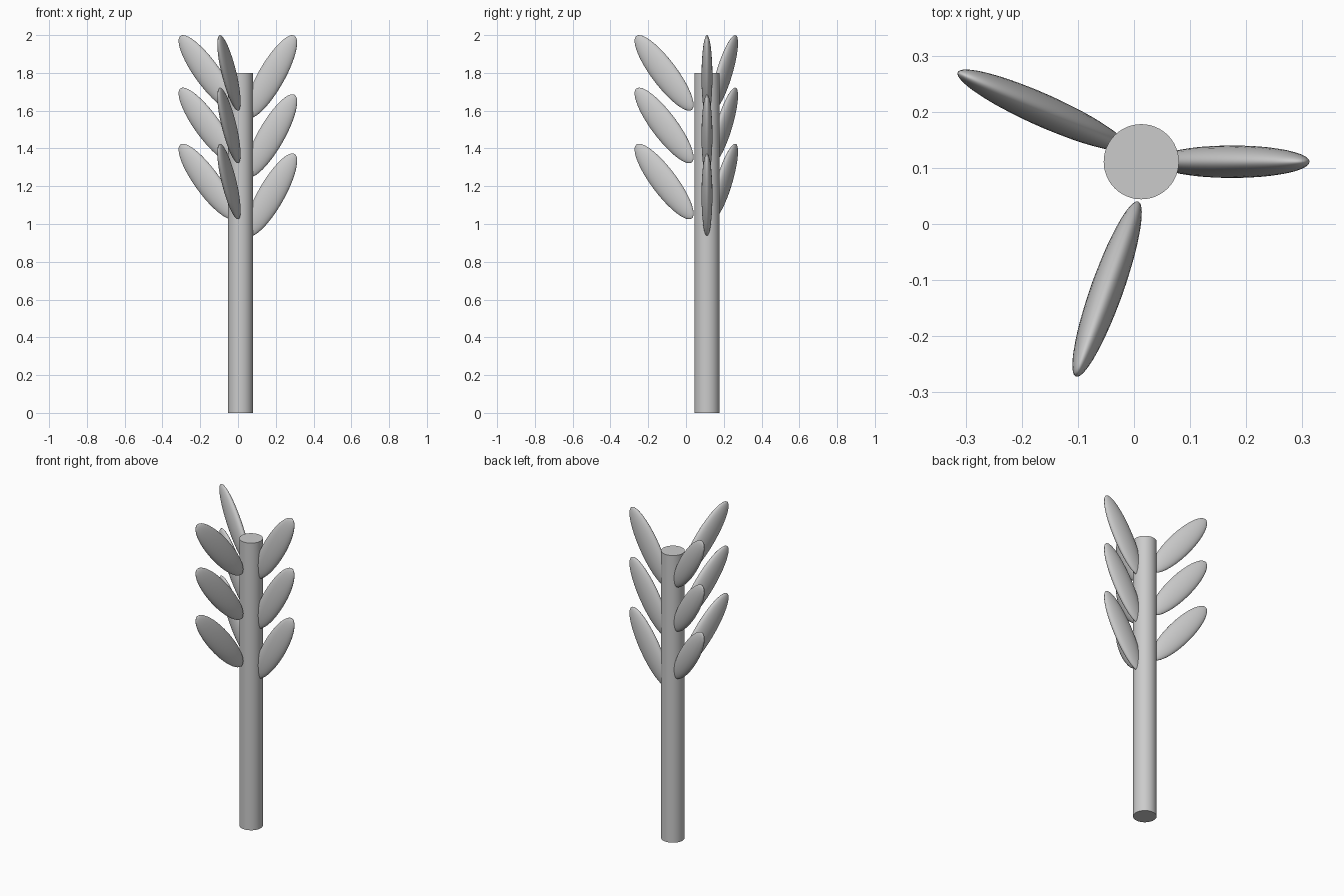
import bpy
from math import radians

if "Cube" in bpy.data.objects:
    bpy.data.objects.remove(bpy.data.objects["Cube"])

STEM_X, STEM_Y = 0.013, 0.111


def leaf(name, centre, heading, tilt):
    # flattened ellipsoid leaning outward along its heading
    bpy.ops.mesh.primitive_uv_sphere_add(segments=32, ring_count=24, radius=1, location=centre)
    ob = bpy.context.object
    ob.name = name
    ob.scale = (0.07, 0.029, 0.25)
    ob.rotation_euler = (0, radians(tilt), radians(heading))
    bpy.ops.object.shade_smooth()


# stem
bpy.ops.mesh.primitive_cylinder_add(vertices=48, radius=0.067, depth=1.8,
                                    location=(STEM_X, STEM_Y, 0.9))
bpy.context.object.name = "stem"
bpy.ops.object.shade_smooth_by_angle()

# three columns of leaves: centre xy, heading, tilt, centre heights
columns = {
    "right_leaf": (0.175, STEM_Y, 0, 29.7, (1.154, 1.467, 1.78)),
    "back_leaf": (-0.163, 0.203, 156, 38.7, (1.225, 1.522, 1.80)),
    "front_leaf": (-0.048, -0.116, 250.4, 38.7, (1.225, 1.522, 1.80)),
}
for name, (x, y, heading, tilt, heights) in columns.items():
    for i, z in enumerate(heights):
        leaf(f"{name}_{i + 1}", (x, y, z), heading, tilt)
